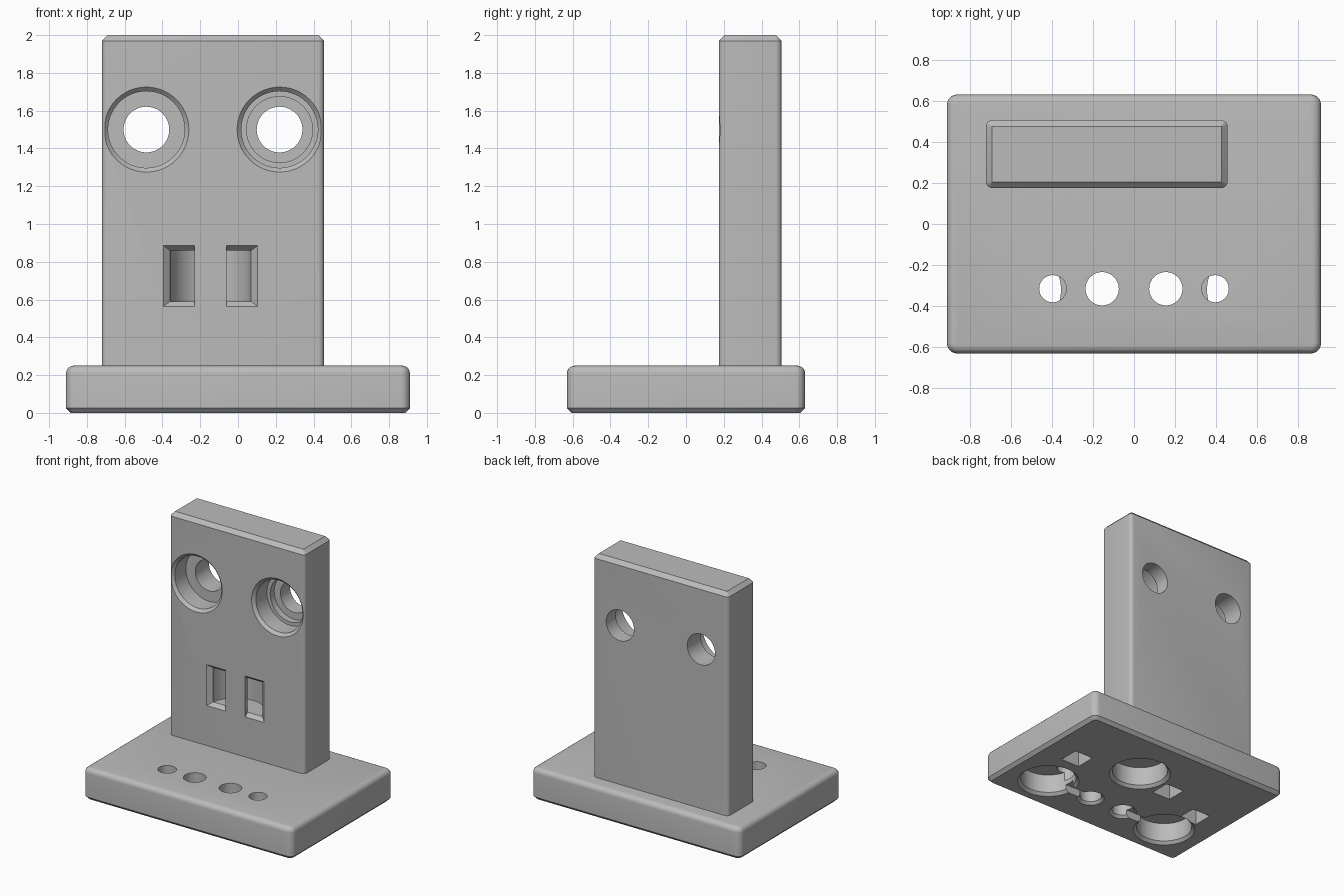
import bpy, bmesh, math
from mathutils import Matrix, Vector

if "Cube" in bpy.data.objects:
    bpy.data.objects.remove(bpy.data.objects["Cube"], do_unlink=True)

grey = bpy.data.materials.new("plain grey")
grey.use_nodes = True
grey.diffuse_color = (0.5, 0.5, 0.5, 1)
grey.node_tree.nodes["Principled BSDF"].inputs["Base Color"].default_value = (0.5, 0.5, 0.5, 1)


def finish(bm, name):
    bmesh.ops.recalc_face_normals(bm, faces=bm.faces)
    mesh = bpy.data.meshes.new(name)
    bm.to_mesh(mesh)
    bm.free()
    mesh.materials.append(grey)
    obj = bpy.data.objects.new(name, mesh)
    bpy.context.collection.objects.link(obj)
    return obj


def box_mesh(lo, hi):
    lo, hi = Vector(lo), Vector(hi)
    bm = bmesh.new()
    bmesh.ops.create_cube(bm, size=1, matrix=Matrix.Translation((lo + hi) / 2)
                          @ Matrix.Diagonal((*(hi - lo), 1)))
    return bm


def box(name, lo, hi):
    return finish(box_mesh(lo, hi), name)


def block(name, lo, hi, side, top, top_segments, bottom):
    """Box with rounded upright corners and trimmed top and bottom rims."""
    bm = box_mesh(lo, hi)
    upright = [e for e in bm.edges if abs(e.verts[0].co.z - e.verts[1].co.z) > 0.01]
    bmesh.ops.bevel(bm, geom=upright, offset=side, segments=5, profile=0.5, affect='EDGES')
    for z, size, seg in ((hi[2], top, top_segments), (lo[2], bottom, 1)):
        if size:
            rim = [e for e in bm.edges if all(abs(v.co.z - z) < 1e-4 for v in e.verts)]
            bmesh.ops.bevel(bm, geom=rim, offset=size, segments=seg, profile=0.5, affect='EDGES')
    return finish(bm, name)


def bore(start, axis, depth, r1, r2=None):
    """Round cutter from start along axis, optionally tapered."""
    axis = Vector(axis)
    turn = Vector((0, 0, 1)).rotation_difference(axis).to_matrix().to_4x4()
    bm = bmesh.new()
    bmesh.ops.create_cone(bm, cap_ends=True, segments=48, radius1=r1,
                          radius2=r1 if r2 is None else r2, depth=depth,
                          matrix=Matrix.Translation(Vector(start) + axis * depth / 2) @ turn)
    return finish(bm, "bore_cutter")


def cut(target, cutter):
    mod = target.modifiers.new("cut", 'BOOLEAN')
    mod.operation = 'DIFFERENCE'
    mod.solver = 'EXACT'
    mod.object = cutter
    bpy.ops.object.select_all(action='DESELECT')
    bpy.context.view_layer.objects.active = target
    target.select_set(True)
    bpy.ops.object.modifier_apply(modifier=mod.name)
    bpy.data.objects.remove(cutter, do_unlink=True)


def flared_bore(target, start, axis, depth, r, lip):
    axis = Vector(axis)
    back = Vector(start) - axis * 0.01
    cut(target, bore(back, axis, depth + 0.01, r))
    cut(target, bore(back, axis, lip + 0.01, r + lip + 0.01, r))


base = block("base", (-0.91, -0.63, 0), (0.91, 0.63, 0.25), 0.05, 0.04, 5, 0.025)
plate = block("upright_plate", (-0.72, 0.175, 0.2), (0.455, 0.505, 2), 0.03, 0.03, 1, 0)

# Stepped screw holes through the plate
for x, step in ((-0.485, 0), (0.22, 0.05)):
    flared_bore(plate, (x, 0.175, 1.5), (0, 1, 0), 0.16, 0.203, 0.022)
    if step:
        cut(plate, bore((x, 0.3, 1.5), (0, 1, 0), 0.035 + step, 0.175))
    cut(plate, bore((x, 0.25, 1.5), (0, 1, 0), 0.4, 0.121))

# Curved tie channel linking two slots in the front of the plate
MID = -0.145
bm = bmesh.new()
rect = [bm.verts.new((MID + r, 0.175, z)) for r, z in
        ((0.085, 0.59), (0.215, 0.59), (0.215, 0.86), (0.085, 0.86))]
face = bm.faces.new(rect)
bmesh.ops.rotate(bm, verts=rect, cent=(MID, 0.175, 0),
                 matrix=Matrix.Rotation(-0.08, 3, 'Z'))
spun = bmesh.ops.spin(bm, geom=[face], cent=(MID, 0.175, 0), axis=(0, 0, 1),
                      angle=math.pi + 0.16, steps=32)
if not face.is_valid or all(len(e.link_faces) == 2 for e in bm.edges):
    pass
else:
    bmesh.ops.holes_fill(bm, edges=[e for e in bm.edges if len(e.link_faces) == 1])
cut(plate, finish(bm, "channel_cutter"))

# Flared slot mouths
for s in (-1, 1):
    bm = bmesh.new()
    rings = []
    for y, outer, grow in ((0.17, 0.255, 0.03), (0.205, 0.215, 0)):
        rings.append([bm.verts.new((MID + s * x, y, z)) for x, z in
                      ((0.085, 0.59 - grow), (outer, 0.59 - grow),
                       (outer, 0.86 + grow), (0.085, 0.86 + grow))])
    for ring in rings:
        bm.faces.new(ring)
    for i in range(4):
        j = (i + 1) % 4
        bm.faces.new((rings[0][i], rings[0][j], rings[1][j], rings[1][i]))
    cut(plate, finish(bm, "mouth_cutter"))

# Underside bores, cable grooves and through holes in the base
UP = (0, 0, 1)
flared_bore(base, (0.11, 0.2, 0), UP, 0.17, 0.205, 0.022)
for s in (-1, 1):
    flared_bore(base, (s * 0.56, -0.32, 0), UP, 0.17, 0.205, 0.022)
    flared_bore(base, (s * 0.155, -0.315, 0), UP, 0.4, 0.081, 0.02)
    cut(base, bore((s * 0.395, -0.315, 0.1), UP, 0.3, 0.066))
    xs = sorted((s * 0.5, s * 0.155))
    cut(base, box("groove_cutter", (xs[0], -0.355, -0.05), (xs[1], -0.275, 0.06)))

# Small square pockets in the underside
for x, y in ((-0.22, 0.13), (0.61, 0.07), (-0.61, -0.03)):
    cut(base, box("pocket_cutter", (x - 0.08, y - 0.08, -0.05), (x + 0.08, y + 0.08, 0.12)))

for obj in (base, plate):
    bpy.ops.object.select_all(action='DESELECT')
    obj.select_set(True)
    bpy.context.view_layer.objects.active = obj
    bpy.ops.object.shade_smooth_by_angle(angle=math.radians(30))
